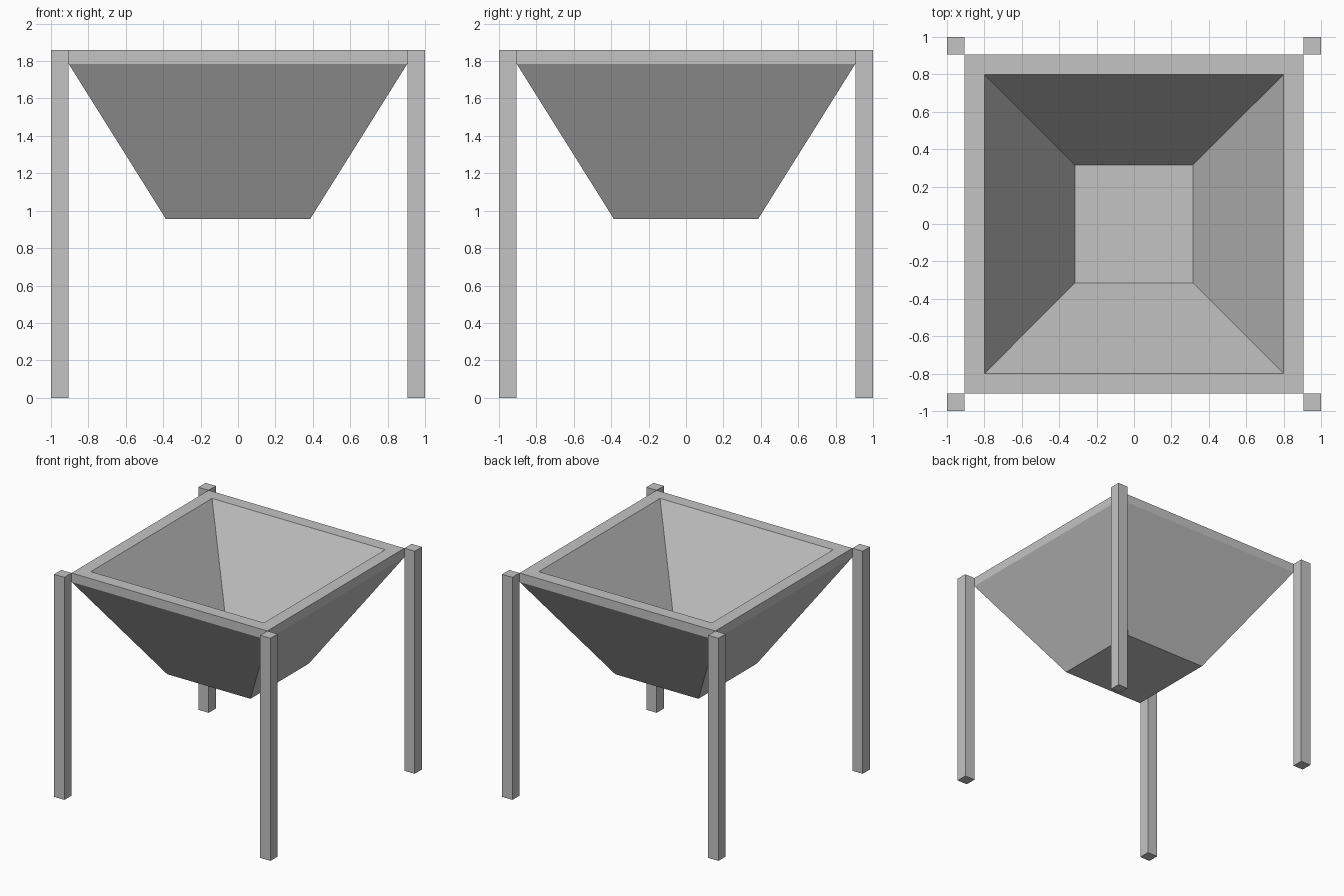
import bpy
import bmesh

cube = bpy.data.objects.get("Cube")
if cube:
    bpy.data.objects.remove(cube, do_unlink=True)

# Single plain grey
grey = bpy.data.materials.new("light_grey")
grey.use_nodes = True
colour = (0.55, 0.55, 0.55, 1)
grey.diffuse_color = colour
grey.node_tree.nodes["Principled BSDF"].inputs["Base Color"].default_value = colour


def make_object(name, bm):
    bmesh.ops.recalc_face_normals(bm, faces=bm.faces)
    mesh = bpy.data.meshes.new(name)
    bm.to_mesh(mesh)
    bm.free()
    mesh.materials.append(grey)
    obj = bpy.data.objects.new(name, mesh)
    bpy.context.collection.objects.link(obj)
    return obj


# Hopper: square rings (half width, height) from the underside, over the rim, to the inner floor
HEIGHT = 1.86
profile = [(0.385, 0.955), (0.905, 1.785), (0.905, HEIGHT), (0.80, HEIGHT), (0.315, 1.01)]
corners = [(-1, -1), (1, -1), (1, 1), (-1, 1)]
bm = bmesh.new()
rings = [[bm.verts.new((sx * r, sy * r, z)) for sx, sy in corners] for r, z in profile]
for lower, upper in zip(rings, rings[1:]):
    for i in range(4):
        j = (i + 1) % 4
        bm.faces.new((lower[i], lower[j], upper[j], upper[i]))
bm.faces.new(rings[0])
bm.faces.new(rings[-1])
make_object("hopper_basin", bm)

# Legs: square posts touching the rim corners
WIDTH = 0.095
for sx, sy in corners:
    bm = bmesh.new()
    bmesh.ops.create_cube(bm, size=1)
    bmesh.ops.scale(bm, vec=(WIDTH, WIDTH, HEIGHT), verts=bm.verts)
    centre = 1 - WIDTH / 2
    bmesh.ops.translate(bm, vec=(sx * centre, sy * centre, HEIGHT / 2), verts=bm.verts)
    side = "left" if sx > 0 else "right"
    end = "front" if sy < 0 else "back"
    make_object(f"{end}_{side}_leg", bm)
